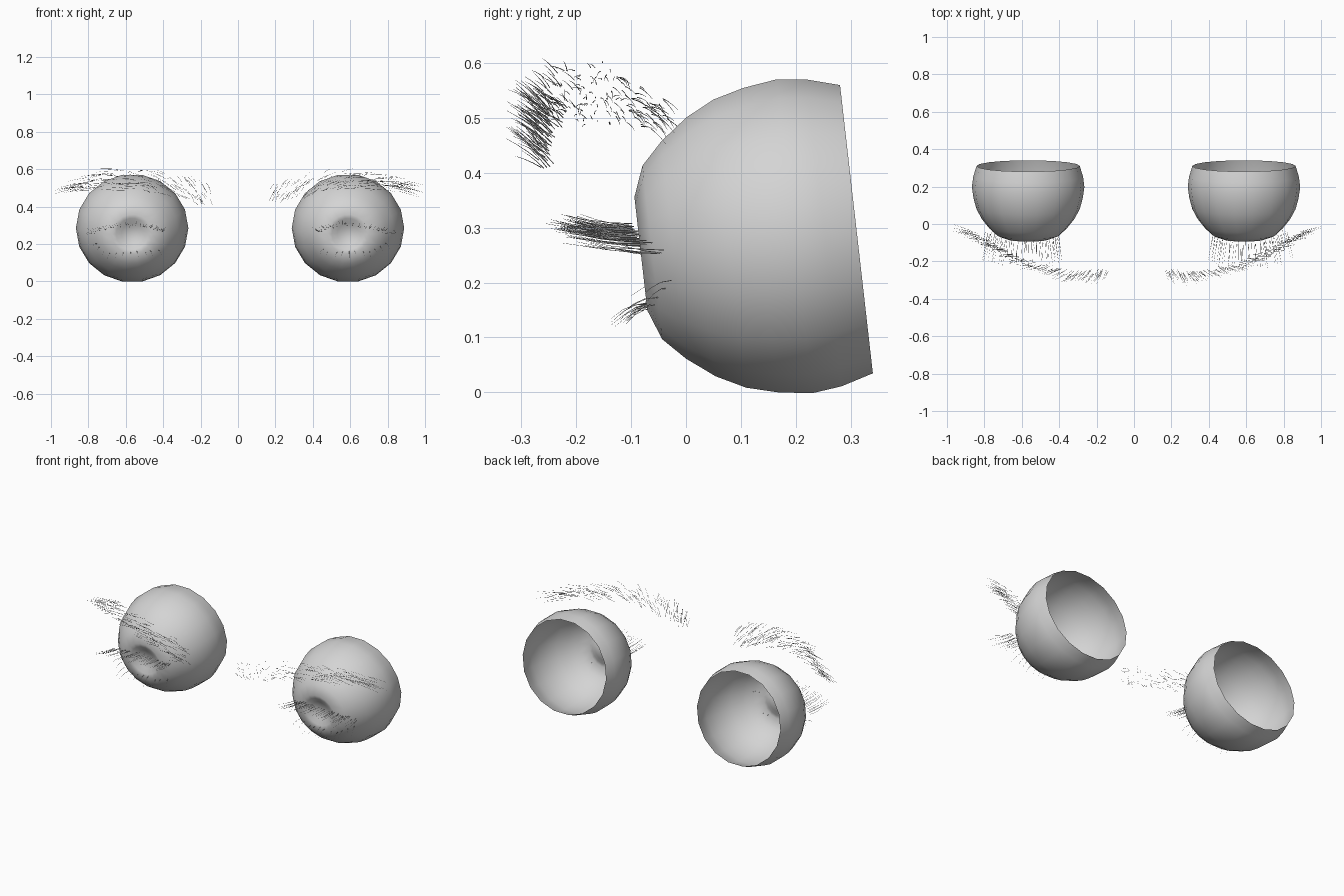
import bpy, bmesh, math, random
from mathutils import Vector, Matrix

random.seed(4)
MID = 0.011            # mirror plane between the eyes
EYE = 0.577            # eye distance from the mirror plane
SIDES = 18

cube = bpy.data.objects.get("Cube")
if cube:
    bpy.data.objects.remove(cube, do_unlink=True)

# One plain grey for every part
GREY = bpy.data.materials.new("light grey")
GREY.use_nodes = True
GREY.diffuse_color = (.66, .66, .66, 1)
GREY.node_tree.nodes["Principled BSDF"].inputs["Base Color"].default_value = GREY.diffuse_color


def finish(bm, name, smooth):
    mesh = bpy.data.meshes.new(name)
    bm.to_mesh(mesh)
    bm.free()
    mesh.materials.append(GREY)
    for p in mesh.polygons:
        p.use_smooth = smooth
    ob = bpy.data.objects.new(name, mesh)
    bpy.context.collection.objects.link(ob)


# Eyeball: (distance forward, radius), from the open back rim to the sunken iris
PROFILE = [(-.106, .264), (-.047, .281), (.0075, .2875), (.069, .279), (.126, .264),
           (.179, .237), (.229, .199), (.268, .159), (.289, .104),
           (.283, .083), (.268, .055), (.258, .027)]


def eyeball(name, side):
    bm = bmesh.new()
    rings = []
    for fwd, r in PROFILE:
        r /= math.cos(math.pi / SIDES)
        ring = []
        for i in range(SIDES):
            a = 2 * math.pi * i / SIDES
            ring.append(bm.verts.new((1.03 * r * math.cos(a), -fwd, r * math.sin(a))))
        rings.append(ring)
    for lo, hi in zip(rings, rings[1:]):
        for i in range(SIDES):
            j = (i + 1) % SIDES
            bm.faces.new((lo[i], lo[j], hi[j], hi[i]))
    tip = bm.verts.new((0, -.255, 0))
    for i in range(SIDES):
        bm.faces.new((rings[-1][i], rings[-1][(i + 1) % SIDES], tip))
    place = Matrix.Translation((MID + side * EYE, .205, .285)) @ Matrix.Rotation(math.radians(6.5), 4, 'X')
    bm.transform(place)
    bmesh.ops.recalc_face_normals(bm, faces=bm.faces)
    # Keep the open shell facing outward at the front
    front = min(bm.faces, key=lambda f: f.calc_center_median().y)
    if front.normal.y > 0:
        bmesh.ops.reverse_faces(bm, faces=bm.faces)
    finish(bm, name, True)


def strand(bm, root, step, bend, side):
    """Tapered three-sided hair that curves from its root."""
    rings = []
    across = step.cross(Vector((.3, .2, 1))).normalized()
    up = across.cross(step).normalized()
    for k in range(4):
        t = k / 3
        p = root + step * t + bend * t * t
        w = .001 * (1 - .7 * t)
        ring = []
        for i in range(3):
            a = 2 * math.pi * i / 3
            q = p + (across * math.cos(a) + up * math.sin(a)) * w
            ring.append(bm.verts.new((MID + side * q.x, q.y, q.z)))
        rings.append(ring)
    for lo, hi in zip(rings, rings[1:]):
        for i in range(3):
            j = (i + 1) % 3
            bm.faces.new((lo[i], lo[j], hi[j], hi[i]))


def along(keys, u):
    """Point at u (0 to 1) on a row of evenly spaced keys."""
    f = u * (len(keys) - 1)
    i = min(int(f), len(keys) - 2)
    return [a + (b - a) * (f - i) for a, b in zip(keys[i], keys[i + 1])]


def jitter(amount):
    return Vector([random.uniform(-amount, amount) for _ in range(3)])


# Brow band from the inner to the outer end: x, y, z, half height
BROW = [(.16, -.25, .445, .05), (.33, -.265, .495, .055), (.52, -.225, .54, .05),
        (.72, -.14, .545, .045), (.89, -.04, .505, .02)]
INNER, OUTER = Vector((.015, -.06, .055)), Vector((.09, .03, -.015))


def brow(name, side):
    bm = bmesh.new()
    count = 150
    for n in range(count):
        u = n / (count - 1)
        x, y, z, half = along(BROW, u)
        root = Vector((x, y, z + random.uniform(-half, half))) + jitter(.014)
        step = INNER.lerp(OUTER, u) * random.uniform(.7, 1.1) + jitter(.01)
        strand(bm, root, step, Vector((.01, 0, -.008)), side)
    bmesh.ops.recalc_face_normals(bm, faces=bm.faces)
    finish(bm, name, False)


# Lash roots across the eye, inner to outer: x, y, z
UPPER = [(.41, -.06, .265), (.47, -.09, .285), (.56, -.105, .3),
         (.65, -.1, .295), (.73, -.08, .275), (.81, -.04, .255)]
LOWER = [(.44, -.05, .165), (.56, -.07, .155), (.68, -.065, .155), (.77, -.02, .195)]


def lashes(name, side, keys, count, length, rise, bend):
    bm = bmesh.new()
    for n in range(count):
        u = n / (count - 1)
        root = Vector(along(keys, u)) + jitter(.009)
        fan = (u - .45) * .05
        step = Vector((fan, -length, rise)) * random.uniform(.65, 1.15) + jitter(.006)
        strand(bm, root, step, Vector((0, 0, bend)), side)
    bmesh.ops.recalc_face_normals(bm, faces=bm.faces)
    finish(bm, name, False)


for label, side in (("right", -1), ("left", 1)):
    eyeball(label + "_eyeball", side)
    brow(label + "_eyebrow", side)
    lashes(label + "_upper_lashes", side, UPPER, 48, .13, 0, .016)
    lashes(label + "_lower_lashes", side, LOWER, 11, .065, .005, -.035)
